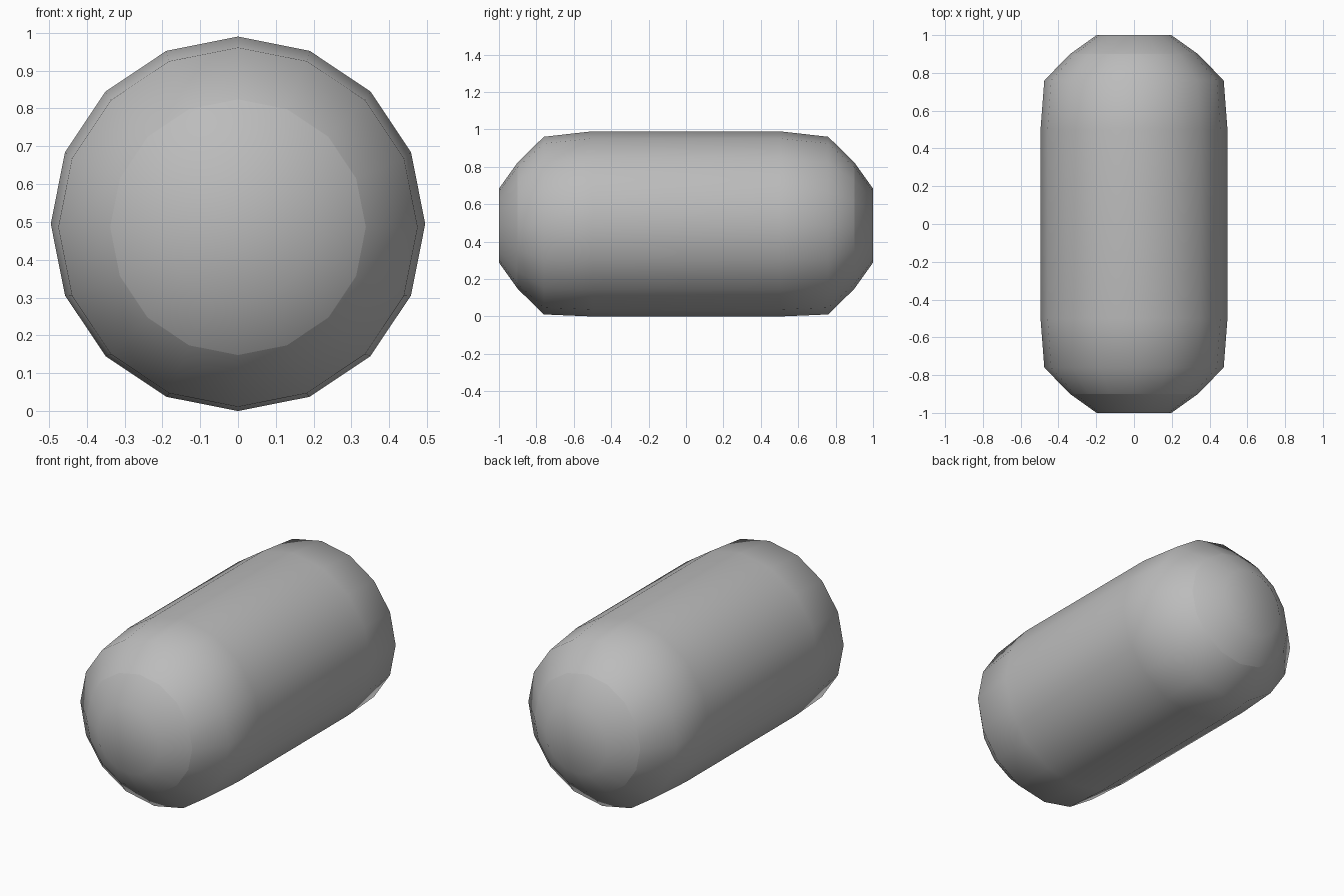
import bpy, bmesh, math

cube = bpy.data.objects.get("Cube")
if cube:
    bpy.data.objects.remove(cube, do_unlink=True)

SIDES = 16

grey = bpy.data.materials.new("plain grey")
grey.use_nodes = True
colour = (0.5, 0.5, 0.5, 1)
grey.diffuse_color = colour
grey.node_tree.nodes["Principled BSDF"].inputs["Base Color"].default_value = colour

# Half profile of the capsule: distance along the axis, radius, centre height
half = [(0.5, 0.495, 0.495), (0.76, 0.475, 0.486),
        (0.9, 0.338, 0.486), (1.0, 0.198, 0.486)]
profile = [(-y, r, z) for y, r, z in reversed(half)] + half

# Capsule body: rings bridged along the axis, closed by flat ends
bm = bmesh.new()
rings = []
for y, r, z in profile:
    angles = [2 * math.pi * i / SIDES for i in range(SIDES)]
    rings.append([bm.verts.new((r * math.cos(a), y, z + r * math.sin(a))) for a in angles])
for a, b in zip(rings, rings[1:]):
    for i in range(SIDES):
        j = (i + 1) % SIDES
        bm.faces.new((a[i], a[j], b[j], b[i]))
bm.faces.new(rings[0])
bm.faces.new(rings[-1])
bmesh.ops.recalc_face_normals(bm, faces=bm.faces)

# Smooth shading, with a crease where each end cap meets the shoulder
for f in bm.faces:
    f.smooth = True
for ring in (rings[1], rings[-2]):
    for i in range(SIDES):
        bm.edges.get((ring[i], ring[(i + 1) % SIDES])).smooth = False

mesh = bpy.data.meshes.new("capsule_body")
bm.to_mesh(mesh)
bm.free()
mesh.materials.append(grey)
body = bpy.data.objects.new("capsule_body", mesh)
bpy.context.collection.objects.link(body)
